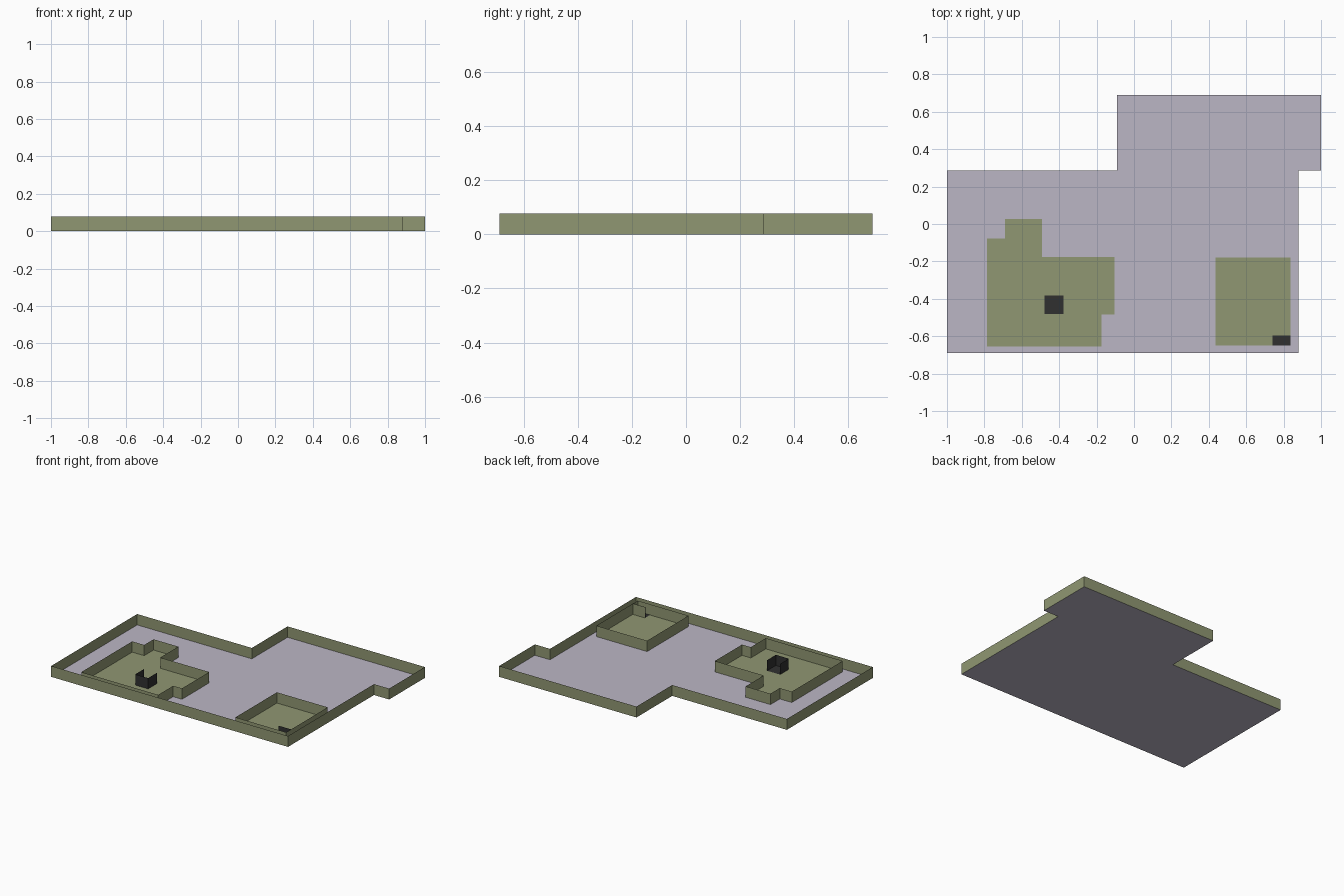
import bpy

if "Cube" in bpy.data.objects:
    bpy.data.objects.remove(bpy.data.objects["Cube"])

H = 0.078


def material(name, rgb):
    m = bpy.data.materials.new(name)
    m.diffuse_color = (*rgb, 1)
    m.use_nodes = True
    m.node_tree.nodes["Principled BSDF"].inputs["Base Color"].default_value = m.diffuse_color
    return m


LAVENDER = material("floor_lavender", (0.50, 0.47, 0.56))
OLIVE = material("wall_olive", (0.28, 0.31, 0.17))
DARK = material("dark", (0.03, 0.03, 0.03))


def make(name, verts, faces, mat):
    me = bpy.data.meshes.new(name)
    me.from_pydata(verts, [], faces)
    me.materials.append(mat)
    me.update()
    bpy.context.collection.objects.link(bpy.data.objects.new(name, me))


def floor(name, pts, mat, z):
    make(name, [(x, y, z) for x, y in pts], [list(range(len(pts)))], mat)


def walls(name, pts, mat, closed=True):
    # thin upright sheets following a path
    n = len(pts)
    verts = [(x, y, z) for z in (0, H) for x, y in pts]
    faces = [(i, (i + 1) % n, n + (i + 1) % n, n + i)
             for i in range(n if closed else n - 1)]
    make(name, verts, faces, mat)


def rect(x0, y0, x1, y1):
    return [(x0, y0), (x1, y0), (x1, y1), (x0, y1)]


# Whole storey outline
storey = [(-1, -0.69), (0.88, -0.69), (0.88, 0.285), (1, 0.285),
          (1, 0.69), (-0.09, 0.69), (-0.09, 0.285), (-1, 0.285)]
floor("storey_floor", storey, LAVENDER, 0)
walls("outer_walls", storey, OLIVE)

# Stepped room on the left
left_room = [(-0.785, -0.655), (-0.175, -0.655), (-0.175, -0.485),
             (-0.105, -0.485), (-0.105, -0.177), (-0.493, -0.177),
             (-0.493, 0.028), (-0.69, 0.028), (-0.69, -0.078), (-0.785, -0.078)]
floor("left_room_floor", left_room, OLIVE, 0.001)
walls("left_room_walls", left_room, OLIVE)

# Rectangular room on the right
right_room = rect(0.435, -0.65, 0.838, -0.18)
floor("right_room_floor", right_room, OLIVE, 0.001)
walls("right_room_walls", right_room, OLIVE)

# Dark shaft in the left room, open at the back
shaft = rect(-0.478, -0.482, -0.376, -0.382)
floor("shaft_floor", shaft, DARK, 0.002)
walls("shaft_walls", [shaft[3], shaft[0], shaft[1], shaft[2]], DARK, False)

# Dark corner closet in the right room: olive outside, dark inside, open at the left
floor("closet_floor", rect(0.74, -0.649, 0.837, -0.595), DARK, 0.002)
walls("closet_outer_wall", [(0.74, -0.594), (0.838, -0.594)], OLIVE, False)
walls("closet_inner_wall", [(0.74, -0.596), (0.838, -0.596)], DARK, False)
